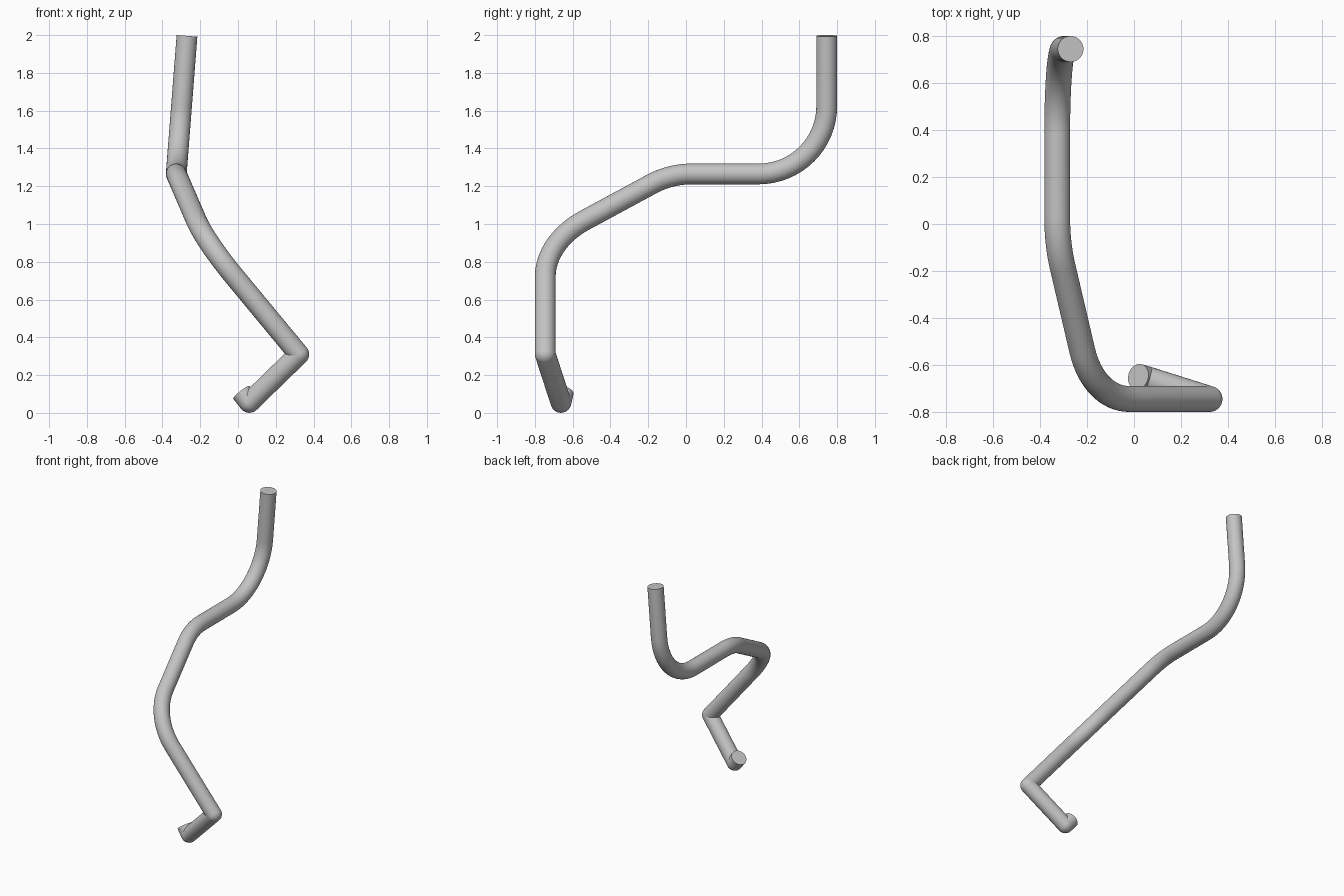
import bpy
import bmesh
import math
from mathutils import Vector, Quaternion

cube = bpy.data.objects.get("Cube")
if cube:
    bpy.data.objects.remove(cube, do_unlink=True)

TUBE_RADIUS = 0.055
SIDES = 40

# Centreline corners, each with its bend radius (tiny radius = sharp elbow)
corners = [
    ((-0.27, 0.745, 1.996), 0),
    ((-0.327, 0.745, 1.265), 0.36),
    ((-0.327, -0.083, 1.265), 0.42),
    ((-0.172, -0.745, 0.907), 0.41),
    ((0.322, -0.745, 0.31), 0.001),
    ((0.06, -0.662, 0.055), 0.001),
    ((0.018, -0.65, 0.108), 0),
]
points = [Vector(p) for p, r in corners]


def bend(before, corner, after, radius, steps=16):
    """Points, tangents and turns along a round bend at a corner."""
    d1 = (corner - before).normalized()
    d2 = (after - corner).normalized()
    angle = d1.angle(d2)
    axis = d1.cross(d2).normalized()
    start = corner - d1 * radius * math.tan(angle / 2)
    inward = axis.cross(d1)
    centre = start + inward * radius
    for i in range(steps + 1):
        turn = Quaternion(axis, angle * i / steps)
        yield centre - turn @ inward * radius, turn @ d1


# Centreline samples with exact tangents
path = [(points[0], (points[1] - points[0]).normalized())]
for i in range(1, len(points) - 1):
    path += bend(points[i - 1], points[i], points[i + 1], corners[i][1])
path.append((points[-1], (points[-1] - points[-2]).normalized()))

# Sweep a circle along the centreline without twisting
bm = bmesh.new()
rings = []
tangent = path[0][1]
side = tangent.orthogonal().normalized()
for centre, direction in path:
    side = tangent.rotation_difference(direction) @ side
    side = (side - direction * side.dot(direction)).normalized()
    tangent = direction
    up = direction.cross(side)
    ring = []
    for k in range(SIDES):
        a = math.tau * k / SIDES
        offset = side * math.cos(a) + up * math.sin(a)
        ring.append(bm.verts.new(centre + offset * TUBE_RADIUS))
    rings.append(ring)
for r1, r2 in zip(rings, rings[1:]):
    for k in range(SIDES):
        n = (k + 1) % SIDES
        bm.faces.new((r1[k], r1[n], r2[n], r2[k]))

# Flat end caps
bm.faces.new(rings[0][::-1])
bm.faces.new(rings[-1])

mesh = bpy.data.meshes.new("bent_tube")
bm.to_mesh(mesh)
bm.free()
tube = bpy.data.objects.new("bent_tube", mesh)
bpy.context.collection.objects.link(tube)

# Plain grey finish
grey = bpy.data.materials.new("light_grey")
grey.use_nodes = True
colour = (0.55, 0.55, 0.55, 1)
grey.diffuse_color = colour
grey.node_tree.nodes["Principled BSDF"].inputs["Base Color"].default_value = colour
mesh.materials.append(grey)

bpy.ops.object.select_all(action="DESELECT")
tube.select_set(True)
bpy.context.view_layer.objects.active = tube
bpy.ops.object.shade_smooth_by_angle(angle=math.radians(40))
